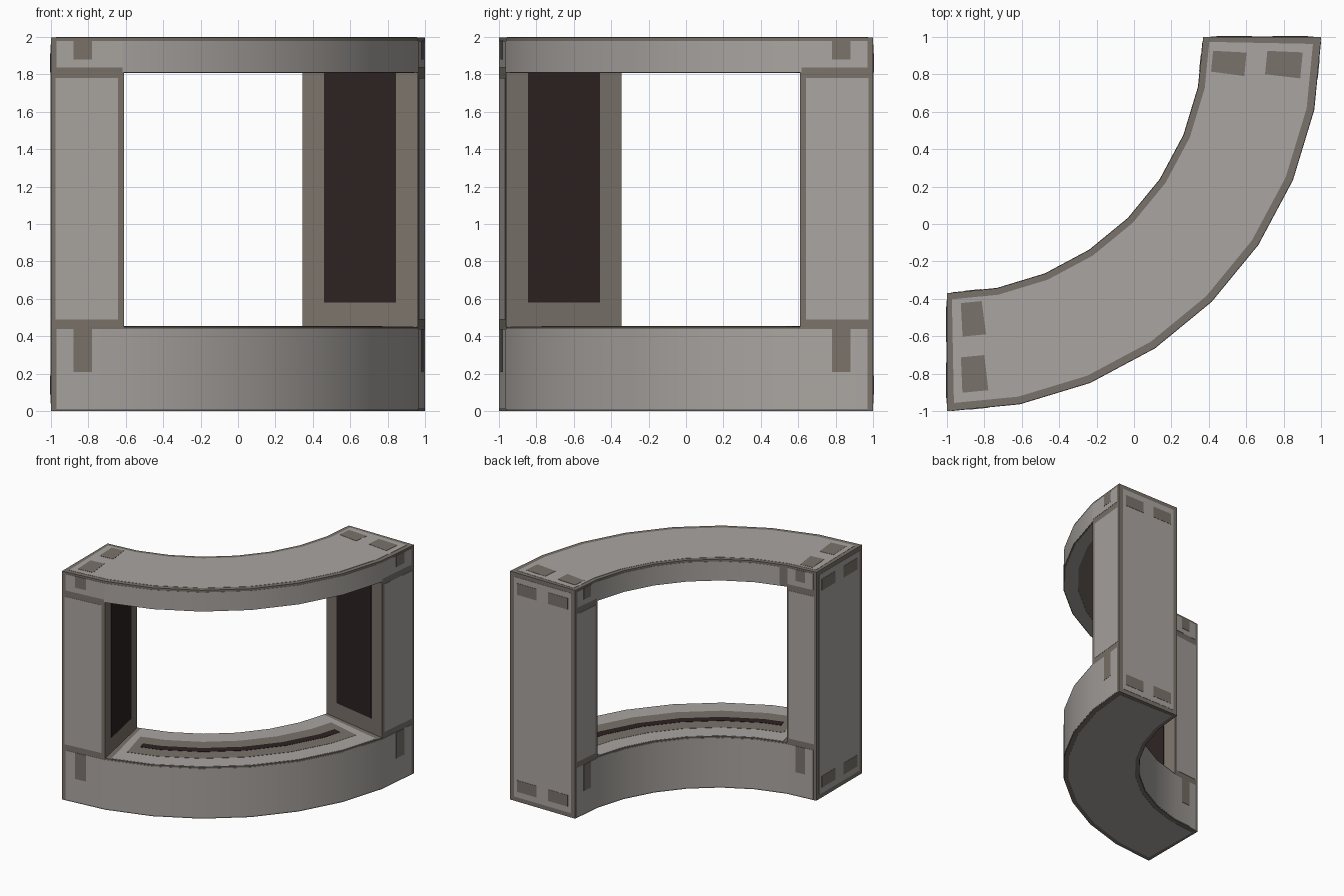
import bpy, bmesh, math

if "Cube" in bpy.data.objects:
    bpy.data.objects.remove(bpy.data.objects["Cube"])

STEP = 11.25             # degrees per facet, eight facets in the quarter ring
RI, RO = 1.37, 2.0       # inner and outer radius, ring centre at (-1, 1)
Z1, Z2, H = 0.45, 1.81, 2.0
T = 0.002                # plate lift


def material(name, rgb):
    m = bpy.data.materials.new(name)
    m.diffuse_color = (*rgb, 1)
    m.use_nodes = True
    m.node_tree.nodes["Principled BSDF"].inputs["Base Color"].default_value = m.diffuse_color
    return m


LIGHT = material("light concrete", (0.40, 0.375, 0.355))
TRIM = material("worn brown grey trim", (0.195, 0.17, 0.145))
DARK = material("dark recess", (0.026, 0.016, 0.016))


def point(r, a, z):
    """Point on the faceted ring at radius r and angle a."""
    k = min(max(math.floor(a / STEP), 0), 7)
    mid = (k + 0.5) * STEP
    r *= math.cos(math.radians(STEP / 2)) / math.cos(math.radians(a - mid))
    a = math.radians(a)
    return (-1 + r * math.sin(a), 1 - r * math.cos(a), z)


def build(name, mat, sectors):
    """One object made of ring sectors (r0, r1, a0, a1, z0, z1)."""
    bm = bmesh.new()
    for r0, r1, a0, a1, z0, z1 in sectors:
        angles = [a0] + [i * STEP for i in range(1, 8)
                         if a0 + 0.01 < i * STEP < a1 - 0.01] + [a1]
        rings = [[bm.verts.new(point(r, a, z)) for r, z in
                  ((r0, z0), (r1, z0), (r1, z1), (r0, z1))] for a in angles]
        for p, q in zip(rings, rings[1:]):
            for i in range(4):
                j = (i + 1) % 4
                bm.faces.new((p[i], p[j], q[j], q[i]))
        bm.faces.new(rings[0][::-1])
        bm.faces.new(rings[-1])
    bmesh.ops.recalc_face_normals(bm, faces=bm.faces)
    me = bpy.data.meshes.new(name)
    bm.to_mesh(me)
    bm.free()
    me.materials.append(mat)
    ob = bpy.data.objects.new(name, me)
    bpy.context.collection.objects.link(ob)
    bpy.ops.object.select_all(action='DESELECT')
    ob.select_set(True)
    bpy.context.view_layer.objects.active = ob
    bpy.ops.object.shade_smooth_by_angle(angle=math.radians(30))


def both(sectors):
    """Add the copy mirrored to the other end of the ring."""
    return sectors + [(r0, r1, 90 - a1, 90 - a0, z0, z1)
                      for r0, r1, a0, a1, z0, z1 in sectors]


def walls(a0, a1, z0, z1, lift=T):
    """Plates on the outer and inner curved walls."""
    return [(RO - T, RO + lift, a0, a1, z0, z1),
            (RI - lift, RI + T, a0 * 1.25, a1, z0, z1)]


# Structure in trim colour
build("base_beam", TRIM, [(RI, RO, 0, 90, T, Z1)])
build("top_beam", TRIM, [(RI, RO, 0, 90, Z2, H - 2 * T)])
build("end_pillars", TRIM, both([(RI, RO, 0, STEP, Z1, Z2)]))

# Light panels on curved walls
build("base_wall_panels", LIGHT, walls(0.9, 89.1, 0.012, 0.438))
build("top_wall_panels", LIGHT,
      both(walls(0.9, 11, 1.835, 1.978)) + walls(11, 79, 1.813, 1.978))
build("pillar_wall_panels", LIGHT, both(walls(0.7, 10.3, 0.49, 1.78)))

# Light panels on the ends, roof and underside
build("end_panels", LIGHT, both([(RI + 0.04, RO - 0.04, -0.08, 0.05, 0.04, 1.96)]))
build("roof_panel", LIGHT, [(RI + 0.035, RO - 0.04, 1.1, 88.9, 1.99, H - T)])
build("underside_panel", LIGHT, [(RI + 0.035, RO - 0.04, 1.1, 88.9, 0, 0.01)])

# Sill: light, trim band, dark groove
build("sill_panel", LIGHT, [(RI + 0.01, RO - 0.01, 12.6, 77.4, Z1 - T, Z1 + T)])
build("sill_band", TRIM, [(1.53, 1.84, 14.8, 75.2, Z1 - T, Z1 + 2 * T)])
build("sill_groove", DARK, [(1.65, 1.72, 17, 73, Z1 - T, Z1 + 3 * T)])

# Lintel underside: light border around a trim band
build("lintel_panels", LIGHT, [(RI + 0.01, 1.49, 12, 78, Z2 - T, Z2 + T),
                               (1.88, RO - 0.01, 12, 78, Z2 - T, Z2 + T)])

# Dark recesses on the pillar faces inside the opening
build("pillar_recesses", DARK, both([(1.488, 1.881, STEP - 0.05, STEP + 0.1, 0.58, Z2)]))

# Worn patches near corners
wall_marks = []
for za, zb in ((0.21, 0.438), (1.88, 1.98)):
    wall_marks += [(RO - T, RO + 2 * T, 3.5, 6.3, za, zb),
                   (RI - 2 * T, RI + T, 4.2, 7.8, za, zb)]
build("wall_marks", TRIM, both(wall_marks))
build("roof_marks", TRIM, both([(1.43, 1.61, 3, 7.5, 1.99, H),
                                (1.72, 1.91, 2.5, 6.7, 1.99, H)]))
build("end_marks", TRIM, both([(r, r + 0.19, -0.16, 0.05, z, z + 0.1)
                               for r in (1.44, 1.74) for z in (0.09, 1.81)]))
